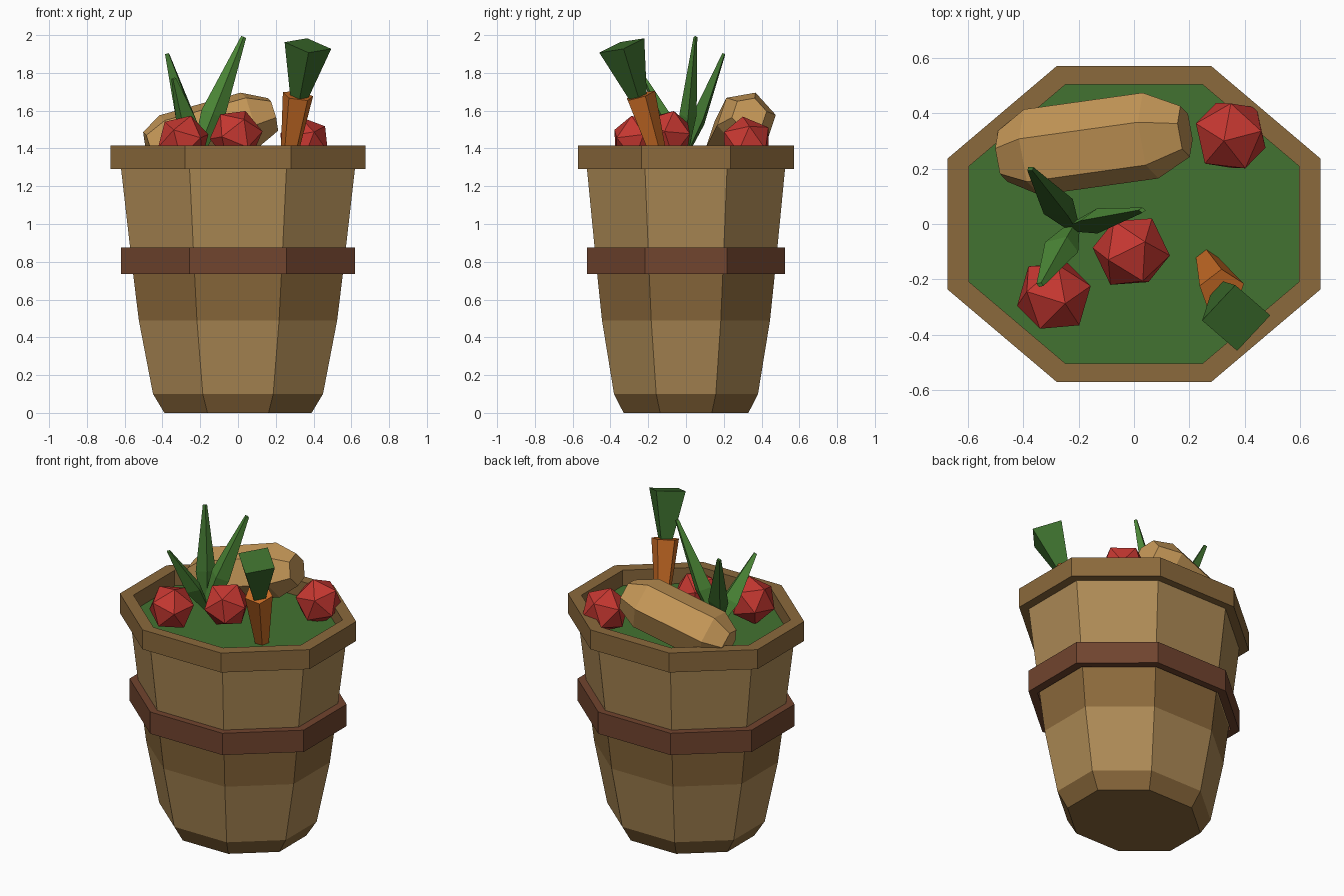
import bpy, bmesh, math
from mathutils import Vector, Matrix, Euler

if "Cube" in bpy.data.objects:
    bpy.data.objects.remove(bpy.data.objects["Cube"])


def mat(name, r, g, b):
    m = bpy.data.materials.new(name)
    m.diffuse_color = [(c / 255) ** 2.2 for c in (r, g, b)] + [1]
    m.use_nodes = True
    m.node_tree.nodes["Principled BSDF"].inputs["Base Color"].default_value = m.diffuse_color
    return m


WOOD = mat("wood", 172, 137, 86)
WOOD_DARK = mat("dark_wood", 138, 105, 62)
BAND = mat("band", 112, 70, 50)
GREEN = mat("green", 68, 114, 52)
LEAF = mat("leaf", 78, 136, 58)
LEAF_DARK = mat("dark_leaf", 62, 108, 48)
RED = mat("red", 196, 58, 52)
TAN = mat("tan", 196, 150, 88)
ORANGE = mat("orange", 200, 108, 42)
ASPECT = 0.847            # depth / width of the tub
COS = math.cos(math.pi / 8)


def finish(name, bm, *mats):
    bmesh.ops.recalc_face_normals(bm, faces=bm.faces)
    me = bpy.data.meshes.new(name)
    bm.to_mesh(me)
    bm.free()
    for m in mats:
        me.materials.append(m)
    ob = bpy.data.objects.new(name, me)
    bpy.context.collection.objects.link(ob)
    return ob


def skin(bm, rings, closed=False):
    """Bridge successive vertex rings; cap the ends unless the profile is closed."""
    verts = [[bm.verts.new(p) for p in r] for r in rings]
    n = len(verts[0])
    pairs = list(zip(verts, verts[1:]))
    if closed:
        pairs.append((verts[-1], verts[0]))
    else:
        bm.faces.new(verts[0])
        bm.faces.new(verts[-1])
    for a, b in pairs:
        for i in range(n):
            j = (i + 1) % n
            bm.faces.new((a[i], a[j], b[j], b[i]))


def octagon(half_width, z):
    r = half_width / COS
    return [Vector((r * math.cos(a), ASPECT * r * math.sin(a), z))
            for a in (math.pi / 8 + i * math.pi / 4 for i in range(8))]


def tub_part(name, profile, material, closed):
    bm = bmesh.new()
    skin(bm, [octagon(w, z) for w, z in profile], closed)
    return finish(name, bm, material)


def spike(name, stations, sides, material, roll=0, flat=1):
    """Tapered faceted shaft through (point, radius) stations."""
    axis = Vector(stations[-1][0]) - Vector(stations[0][0])
    q = Vector((0, 0, 1)).rotation_difference(axis)
    rings = []
    for p, r in stations:
        rings.append([])
        for i in range(sides):
            a = 2 * math.pi * i / sides + math.radians(roll)
            rings[-1].append(Vector(p) + q @ Vector((r * math.cos(a), flat * r * math.sin(a), 0)))
    bm = bmesh.new()
    skin(bm, rings)
    return finish(name, bm, material)


# Tub: flared body with a darker foot and a darker strip under the band
body = tub_part("tub_body", [(0.39, 0), (0.45, 0.1), (0.525, 0.49), (0.557, 0.75), (0.62, 1.30)], WOOD, False)
body.data.materials.append(WOOD_DARK)
for f in body.data.polygons:
    if f.center.z < 0.1 or 0.5 < f.center.z < 0.7:
        f.material_index = 1

# Rim, band and green filling
tub_part("rim", [(0.675, 1.29), (0.675, 1.415), (0.597, 1.415), (0.597, 1.29)], WOOD_DARK, True)
tub_part("band", [(0.62, 0.735), (0.62, 0.875), (0.567, 0.875), (0.567, 0.735)], BAND, True)
tub_part("filling", [(0.598, 1.295), (0.598, 1.315)], GREEN, False)

# Loaf lying across the back
spike("loaf", [((-0.475, 0.245, 1.40), 0.095), ((-0.37, 0.26, 1.43), 0.16),
               ((0.06, 0.32, 1.55), 0.16), ((0.185, 0.335, 1.58), 0.095)], 6, TAN, roll=-12)

# Red fruit
for i, (loc, rot) in enumerate([((-0.29, -0.26, 1.44), (0.3, 0.2, 0.4)),
                                ((-0.01, -0.10, 1.47), (0.2, 0.4, 1.1)),
                                ((0.35, 0.32, 1.43), (0.1, -0.2, 0.2))]):
    bm = bmesh.new()
    bmesh.ops.create_icosphere(bm, subdivisions=1, radius=0.142,
                               matrix=Matrix.Translation(loc) @ Euler(rot).to_matrix().to_4x4())
    finish(f"red_fruit_{i + 1}", bm, RED)

# Three leaf blades fanning from one root
root = Vector((-0.22, -0.01, 1.36))
for i, (tip, m) in enumerate([((0.03, 0.05, 1.99), LEAF), ((-0.375, 0.20, 1.90), LEAF_DARK),
                              ((-0.34, -0.22, 1.77), LEAF)]):
    tip = Vector(tip)
    spike(f"leaf_blade_{i + 1}", [(root, 0.025), (root.lerp(tip, 0.35), 0.065), (tip, 0.014)],
          4, m, roll=35 * i, flat=0.7)

# Carrot with its flared top
spike("carrot", [((0.262, -0.13, 1.30), 0.04), ((0.318, -0.245, 1.68), 0.085)], 5, ORANGE, roll=20)
spike("carrot_top", [((0.322, -0.25, 1.66), 0.045), ((0.37, -0.34, 1.945), 0.125)], 4, LEAF_DARK, roll=3)
